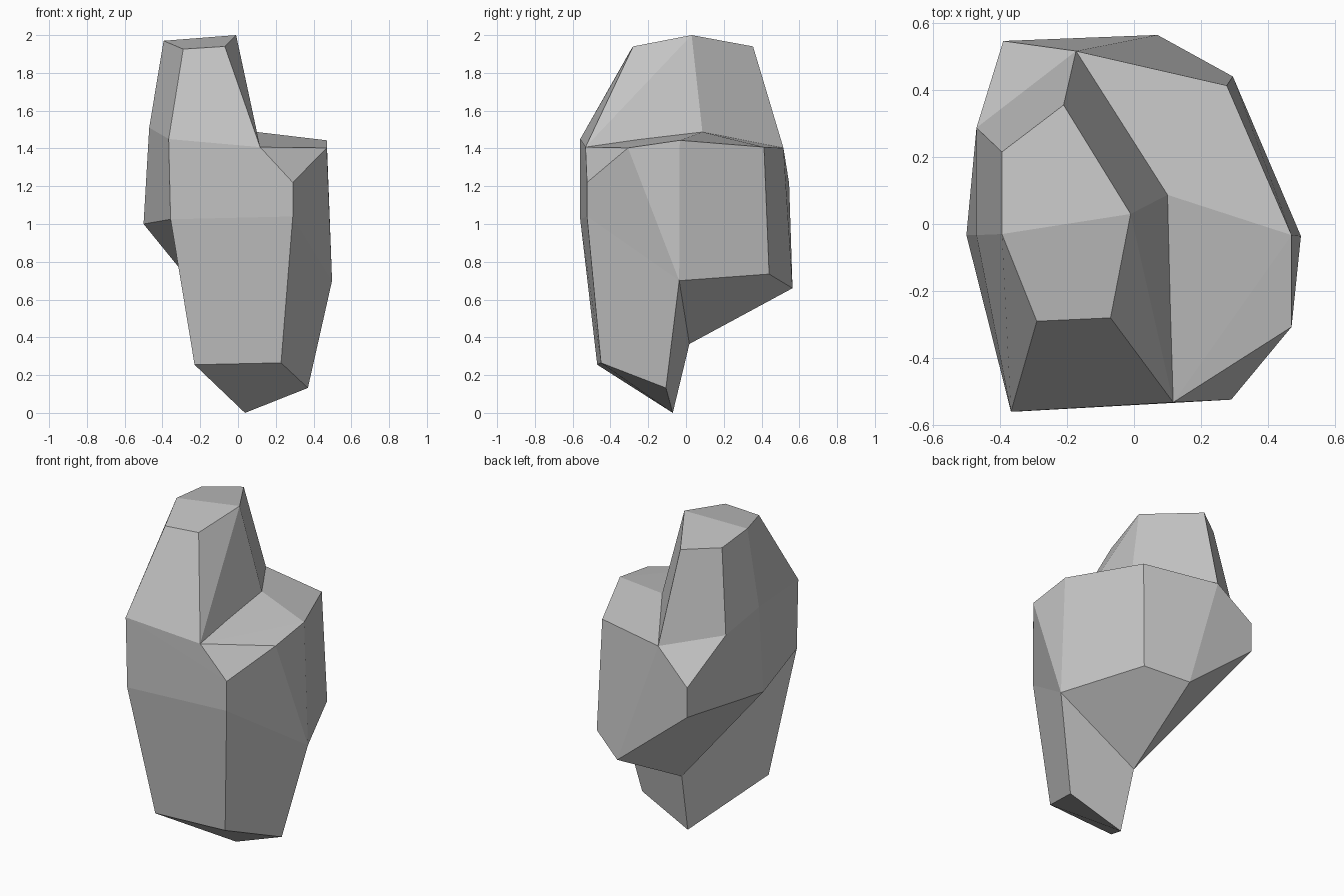
import bpy
import bmesh

# Remove the default cube only
default_cube = bpy.data.objects.get("Cube")
if default_cube:
    bpy.data.objects.remove(default_cube, do_unlink=True)


def make_material(name, colour):
    material = bpy.data.materials.new(name)
    material.use_nodes = True
    material.diffuse_color = colour
    shader = material.node_tree.nodes["Principled BSDF"]
    shader.inputs["Base Color"].default_value = colour
    return material


def add_chunk(mesh, corners, seams):
    """Wrap corners in a convex chunk, leaving it open where it meets its neighbours."""
    chunk = bmesh.new()
    for corner in corners:
        chunk.verts.new(corner)
    bmesh.ops.convex_hull(chunk, input=chunk.verts[:])
    seam_keys = [{tuple(round(c, 3) for c in corner) for corner in ring} for ring in seams]
    copies = {}
    for face in chunk.faces:
        keys = {tuple(round(c, 3) for c in v.co) for v in face.verts}
        if any(keys <= ring for ring in seam_keys):
            continue
        for v in face.verts:
            if v not in copies:
                copies[v] = mesh.verts.new(v.co)
        mesh.faces.new([copies[v] for v in face.verts])
    chunk.free()


# Flat top of the peak
peak = [(-.29, -.29, 1.926), (-.07, -.28, 1.94), (-.01, .03, 2),
        (-.21, .355, 1.94), (-.394, .215, 1.947), (-.394, -.03, 1.97)]

# Ring where the peak grows out of the body
neck = [(-.367, -.56, 1.45), (.117, -.532, 1.407), (.1, .087, 1.487),
        (-.173, .516, 1.402), (-.47, .287, 1.46), (-.47, -.033, 1.51)]

# Lower ledge beside the peak
ledge = [(.29, -.524, 1.22), (.47, -.307, 1.403),
         (.47, -.033, 1.443), (.277, .413, 1.407)]

# Rear and side overhang
overhang = [(-.39, .546, 1.215), (-.39, .546, 1.035), (.295, .44, .735),
            (.07, .564, .66), (-.5, -.033, 1)]

# Ring where the foot leaves the body
waist = [(-.357, -.56, 1.025), (.29, -.524, 1.04),
         (.498, -.036, .7), (.016, .018, .365)]

# Narrow base
base = [(-.23, -.47, .255), (.228, -.45, .265),
        (.37, -.106, .132), (.037, -.07, 0)]

# Join the three chunks into one closed rock
rock_mesh = bmesh.new()
add_chunk(rock_mesh, peak + neck, [neck])
add_chunk(rock_mesh, neck + ledge + overhang + waist, [neck, waist])
add_chunk(rock_mesh, waist + base, [waist])
bmesh.ops.remove_doubles(rock_mesh, verts=rock_mesh.verts[:], dist=.001)
bmesh.ops.recalc_face_normals(rock_mesh, faces=rock_mesh.faces[:])

# Pair nearly level triangles into broad facets
bmesh.ops.join_triangles(rock_mesh, faces=rock_mesh.faces[:],
                         angle_face_threshold=.33, angle_shape_threshold=1.2)

data = bpy.data.meshes.new("rock")
rock_mesh.to_mesh(data)
rock_mesh.free()
data.materials.append(make_material("stone grey", (.55, .55, .55, 1)))
rock = bpy.data.objects.new("rock", data)
bpy.context.collection.objects.link(rock)
